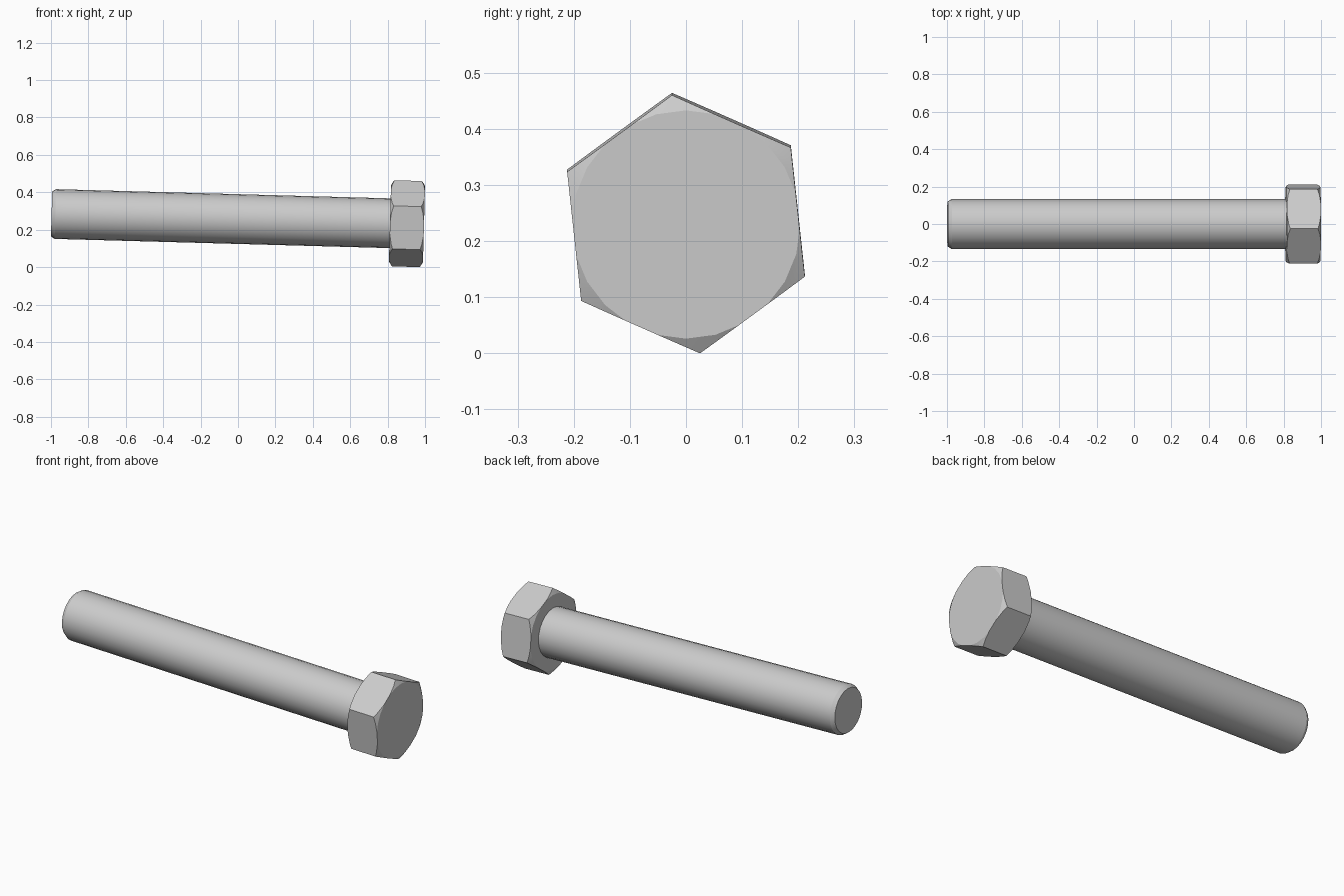
import bpy
import bmesh
from math import radians, cos, sin, pi, tan, atan
from mathutils import Matrix

cube = bpy.data.objects.get("Cube")
if cube:
    bpy.data.objects.remove(cube, do_unlink=True)

# Main dimensions
HEAD_R, HEAD_T, FACE_R = 0.2315, 0.182, 0.2035
SHAFT_R, TIP_R, TIP_LEN = 0.133, 0.12, 0.02
LENGTH = 1.992
SLOPE = atan(0.0275)

# The bolt lies tilted, resting on its head; local z runs along its axis
PLACE = (Matrix.Translation((0.9945, 0, 0.2296))
         @ Matrix.Rotation(pi / 2 + SLOPE, 4, 'Y'))

steel = bpy.data.materials.new("steel_grey")
steel.use_nodes = True
GREY = (0.6, 0.6, 0.6, 1)
steel.diffuse_color = GREY
steel.node_tree.nodes["Principled BSDF"].inputs["Base Color"].default_value = GREY


def lathe(name, profile, sides, turn=0.0):
    """Closed solid from (radius, height) rings, lowest ring first."""
    bm = bmesh.new()
    rings = []
    for r, h in profile:
        angles = [turn + 2 * pi * i / sides for i in range(sides)]
        rings.append([bm.verts.new((r * cos(a), r * sin(a), h)) for a in angles])
    for low, high in zip(rings, rings[1:]):
        for i in range(sides):
            j = (i + 1) % sides
            bm.faces.new((low[i], low[j], high[j], high[i]))
    bm.faces.new(rings[0][::-1])
    bm.faces.new(rings[-1])
    mesh = bpy.data.meshes.new(name)
    bm.to_mesh(mesh)
    bm.free()
    mesh.materials.append(steel)
    obj = bpy.data.objects.new(name, mesh)
    bpy.context.collection.objects.link(obj)
    obj.matrix_world = PLACE
    return obj


def activate(obj):
    bpy.ops.object.select_all(action='DESELECT')
    obj.select_set(True)
    bpy.context.view_layer.objects.active = obj


# Hexagonal head
head = lathe("hex_head", [(HEAD_R, -HEAD_T), (HEAD_R, 0)], 6, radians(6.2))

# Round off the head corners at both ends with a double cone
wide = 0.26
drop = (wide - FACE_R) * tan(radians(30))
cutter = lathe("corner_cutter", [(FACE_R, -HEAD_T), (wide, drop - HEAD_T),
                                 (wide, -drop), (FACE_R, 0)], 24)
cutter.hide_render = True
trim = head.modifiers.new("corner_chamfer", 'BOOLEAN')
trim.operation = 'INTERSECT'
trim.solver = 'EXACT'
trim.object = cutter
activate(head)
bpy.ops.object.modifier_apply(modifier=trim.name)
bpy.data.objects.remove(cutter, do_unlink=True)

# Round shaft with a chamfered tip
shaft = lathe("shaft", [(TIP_R, -LENGTH), (SHAFT_R, TIP_LEN - LENGTH),
                        (SHAFT_R, -HEAD_T)], 24)

for part in (head, shaft):
    activate(part)
    bpy.ops.object.shade_smooth_by_angle(angle=radians(24))
